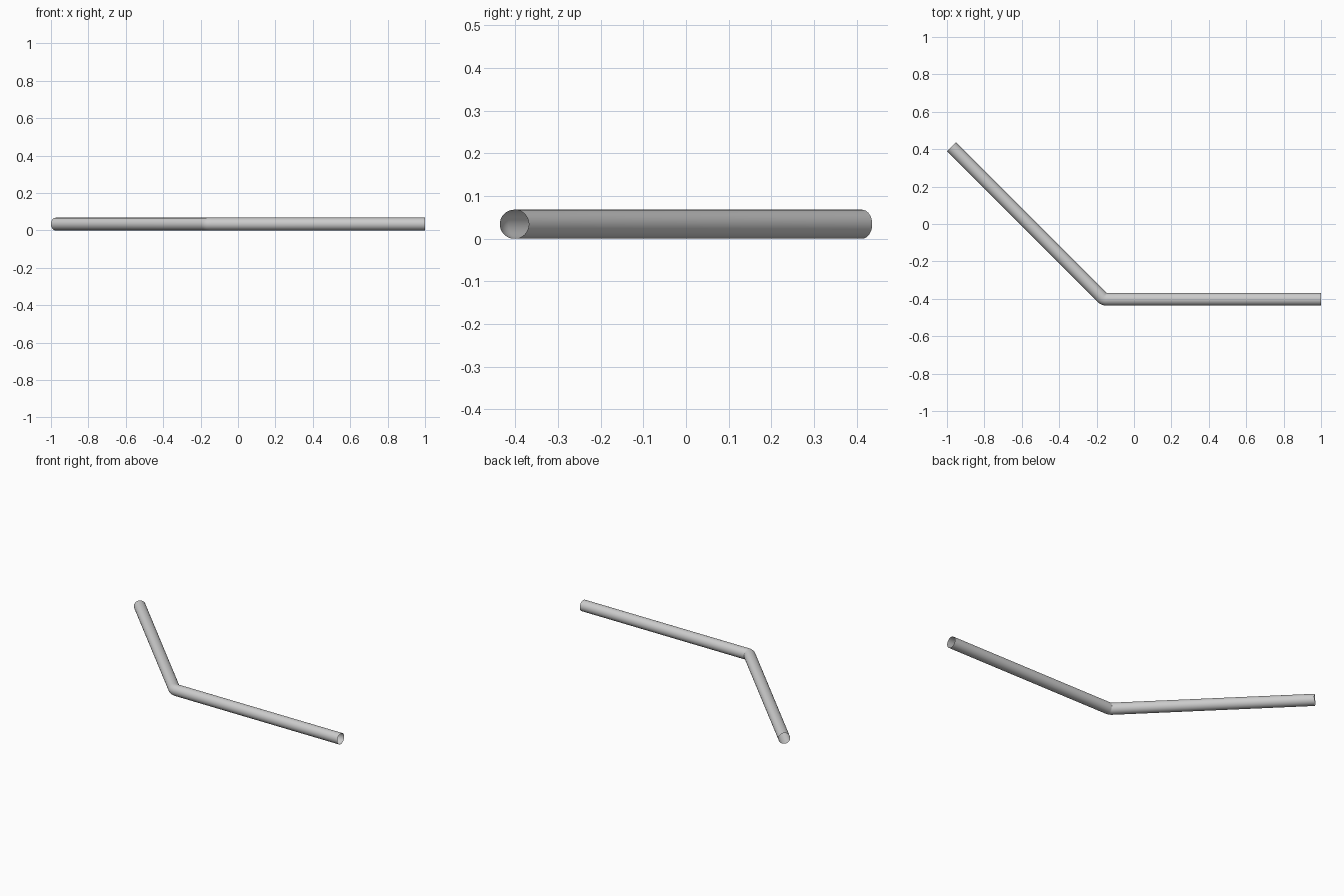
import bpy, bmesh, math
from math import sin, cos, pi, radians

if "Cube" in bpy.data.objects:
    bpy.data.objects.remove(bpy.data.objects["Cube"])

R = 0.034                      # pipe radius
BEND = 0.0345                  # bend radius, almost a tight inner corner
PIVOT = (-0.1466, -0.368)      # inner corner of the elbow
SIDES = 48
ELBOW_STEPS = 6
COS45 = cos(radians(45))
LEG = (1 - 0.1466 - BEND * COS45 - R * COS45) / COS45   # slanted leg length

# Stations along the centre line: (x, y, angle of the outward normal)
stations = [(1.0, PIVOT[1] - BEND, -pi / 2)]
for i in range(ELBOW_STEPS + 1):
    a = -pi / 2 - radians(45) * i / ELBOW_STEPS
    stations.append((PIVOT[0] + BEND * cos(a), PIVOT[1] + BEND * sin(a), a))
x, y, a = stations[-1]
stations.append((x - LEG * COS45, y + LEG * COS45, a))

# Open-ended bent pipe: one ring per station, bridged with quads
bm = bmesh.new()
rings = []
for x, y, a in stations:
    ring = []
    for k in range(SIDES):
        t = 2 * pi * k / SIDES
        d = R * cos(t)
        ring.append(bm.verts.new((x + d * cos(a), y + d * sin(a), R + R * sin(t))))
    rings.append(ring)
for r0, r1 in zip(rings, rings[1:]):
    for k in range(SIDES):
        n = (k + 1) % SIDES
        bm.faces.new((r0[k], r0[n], r1[n], r1[k]))
bmesh.ops.recalc_face_normals(bm, faces=bm.faces)
# Make sure the normals point away from the axis
bm.normal_update()
f = max(bm.faces, key=lambda f: f.calc_center_median().z)
if f.normal.z < 0:
    bmesh.ops.reverse_faces(bm, faces=bm.faces)

mesh = bpy.data.meshes.new("bent_pipe")
bm.to_mesh(mesh)
bm.free()
pipe = bpy.data.objects.new("bent_pipe", mesh)
bpy.context.collection.objects.link(pipe)
bpy.context.view_layer.objects.active = pipe
pipe.select_set(True)
bpy.ops.object.shade_smooth_by_angle(angle=radians(30))
